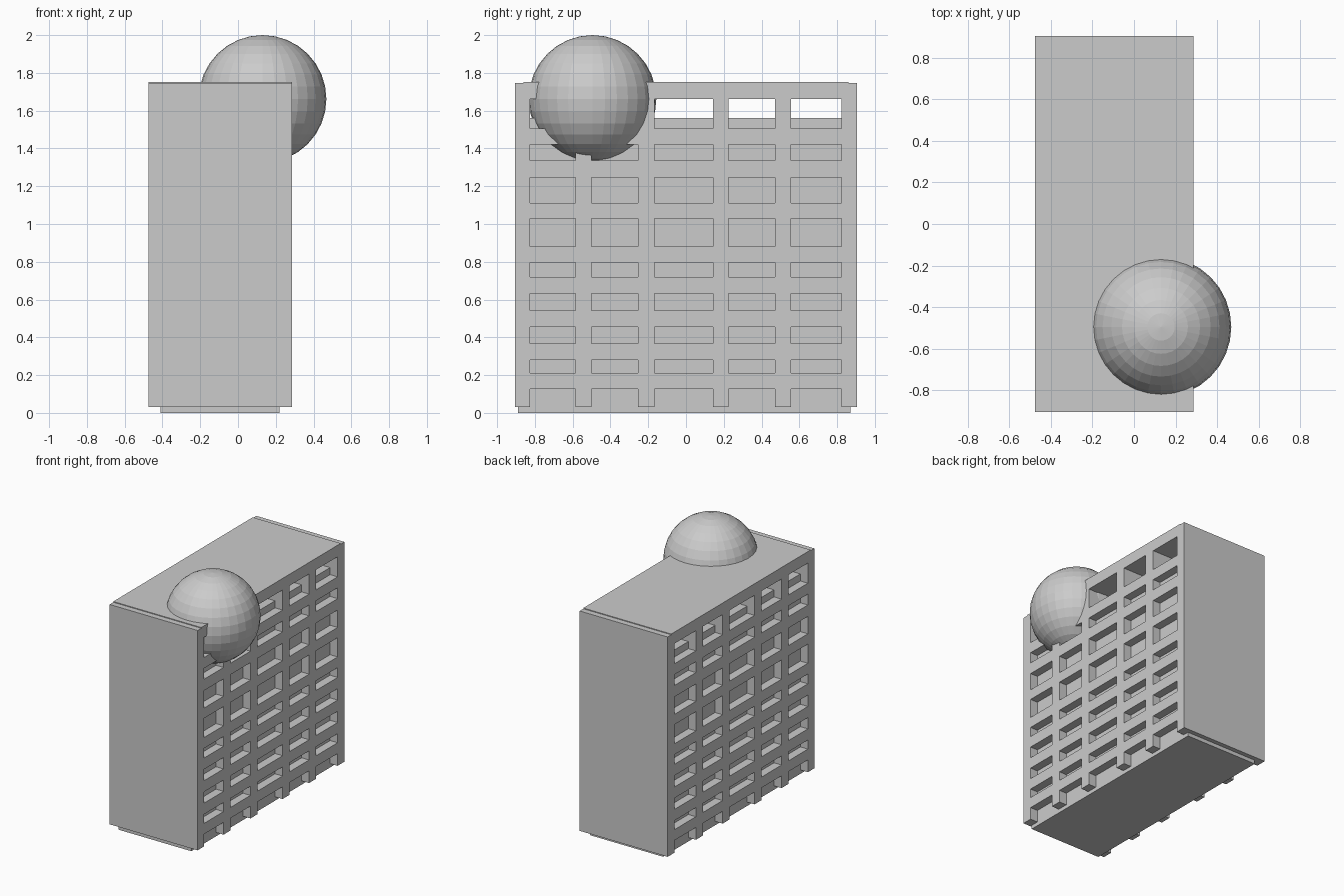
import bpy, bmesh

if "Cube" in bpy.data.objects:
    bpy.data.objects.remove(bpy.data.objects["Cube"])

X0, X1 = -0.475, 0.285      # facade planes

# grid lines of the facade: odd-numbered cells in both directions are openings
YS = [-0.905, -0.825, -0.585, -0.50, -0.253, -0.168, 0.143, 0.226, 0.47,
      0.556, 0.822, 0.905]
ZS = [0.03, 0.126, 0.21, 0.281, 0.368, 0.456, 0.543, 0.632, 0.72, 0.796,
      0.88, 1.03, 1.11, 1.246, 1.335, 1.42, 1.505, 1.662, 1.746]


def finish(bm, name):
    bmesh.ops.recalc_face_normals(bm, faces=bm.faces)
    mesh = bpy.data.meshes.new(name)
    bm.to_mesh(mesh)
    bm.free()
    ob = bpy.data.objects.new(name, mesh)
    bpy.context.collection.objects.link(ob)
    return ob


def box(name, x0, x1, y0, y1, z0, z1):
    bm = bmesh.new()
    bmesh.ops.create_cube(bm, size=1)
    for v in bm.verts:
        v.co.x = x1 if v.co.x > 0 else x0
        v.co.y = y1 if v.co.y > 0 else y0
        v.co.z = z1 if v.co.z > 0 else z0
    return finish(bm, name)


# Facade frame: piers and floor bands running through the full depth
bm = bmesh.new()
grid = [[bm.verts.new((X0, y, z)) for z in ZS] for y in YS]
for i in range(len(YS) - 1):
    for j in range(len(ZS) - 1):
        if i % 2 == 1 and j % 2 == 0 and j < len(ZS) - 2:
            continue        # window opening
        bm.faces.new((grid[i][j], grid[i + 1][j],
                      grid[i + 1][j + 1], grid[i][j + 1]))
ext = bmesh.ops.extrude_face_region(bm, geom=bm.faces[:], use_keep_orig=True)
for v in ext["geom"]:
    if isinstance(v, bmesh.types.BMVert):
        v.co.x = X1
bmesh.ops.dissolve_limit(bm, angle_limit=0.01, verts=bm.verts, edges=bm.edges)
finish(bm, "building_frame")

# Solid core set back behind the openings, lower than the top floor ceiling
box("building_core", -0.41, 0.22, -0.89, 0.87, 0.0, 1.56)

# Roof plate, slightly short of the end walls
box("roof_plate", X0, X1, -0.86, 0.86, 1.746, 1.752)

# Sphere sunk into the roof corner
bpy.ops.mesh.primitive_uv_sphere_add(segments=32, ring_count=16, radius=0.338,
                                     location=(0.13, -0.495, 1.662))
bpy.context.object.name = "roof_sphere"
